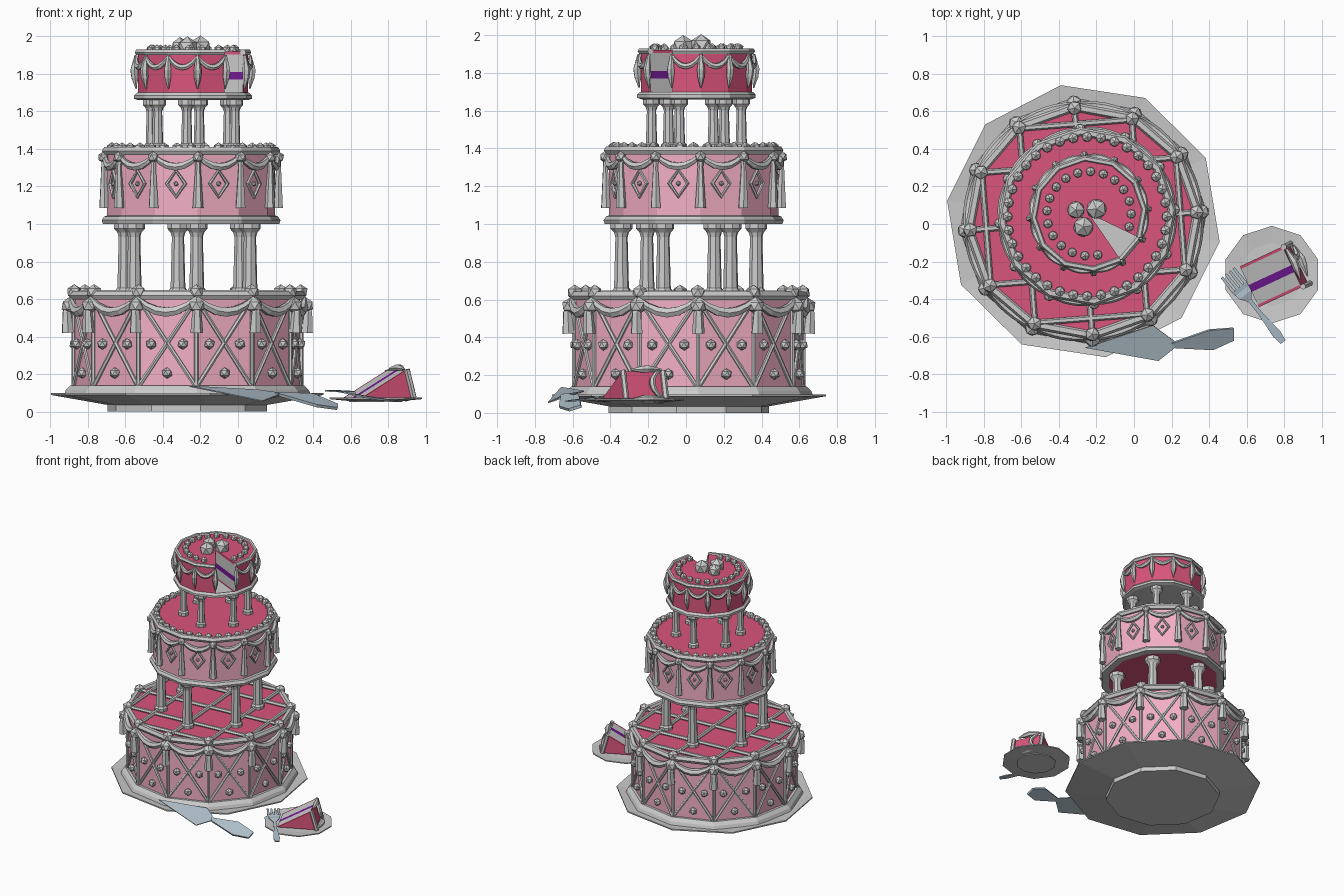
import bpy, bmesh, math
from mathutils import Vector, Matrix

if "Cube" in bpy.data.objects:
    bpy.data.objects.remove(bpy.data.objects["Cube"])

A0, N = 4.5, 12                      # corner angle offset and side count of the tiers
T = Matrix.Translation
C1, C2, C3 = T((-.27, .015, 0)), T((-.25, .04, 0)), T((-.24, .055, 0))

def mat(name, c):
    m = bpy.data.materials.new(name)
    m.diffuse_color = (*c, 1)
    m.use_nodes = True
    m.node_tree.nodes["Principled BSDF"].inputs["Base Color"].default_value = m.diffuse_color
    return m

PINK = mat("pink_icing", (.90, .43, .56))
RASP = mat("raspberry_icing", (.70, .09, .20))
PURP = mat("purple_filling", (.18, .01, .30))
STEEL = mat("steel", (.43, .52, .59))
CREAM = mat("cream", (.8, .8, .8))

def P(deg, r, z):
    a = math.radians(deg)
    return Vector((r * math.cos(a), r * math.sin(a), z))

def corner(i, r, z):
    return P(A0 + 30 * i, r, z)

def on_face(i, u, r, z):
    return corner(i, r, z).lerp(corner(i + 1, r, z), u)

def finish(bm, name, M, mats=()):
    bmesh.ops.remove_doubles(bm, verts=bm.verts, dist=1e-5)
    bmesh.ops.recalc_face_normals(bm, faces=bm.faces)
    me = bpy.data.meshes.new(name)
    bm.to_mesh(me)
    bm.free()
    for m in mats:
        me.materials.append(m)
    ob = bpy.data.objects.new(name, me)
    bpy.context.collection.objects.link(ob)
    ob.matrix_world = M
    return ob

def lathe(name, prof, n, off, M, mats=(), idx=None):
    bm = bmesh.new()
    rings = [[bm.verts.new(P(off + 360 * k / n, max(r, 1e-4), z)) for k in range(n)] for r, z in prof]
    for j in range(len(prof) - 1):
        for k in range(n):
            l = (k + 1) % n
            f = bm.faces.new((rings[j][k], rings[j][l], rings[j + 1][l], rings[j + 1][k]))
            f.material_index = idx[j] if idx else 0
    for r in (rings[0], rings[-1]):
        if len(prof) > 1 and prof[0][0] < 1e-3:
            bmesh.ops.remove_doubles(bm, verts=[v for v in r if v.is_valid], dist=.001)
    return finish(bm, name, M, mats)

def tubes(name, paths, r, M, cyclic=False, res=1):
    # each path point is (position, radius factor)
    cu = bpy.data.curves.new(name, 'CURVE')
    cu.dimensions, cu.bevel_depth, cu.bevel_resolution, cu.use_fill_caps = '3D', r, res, True
    for pts in paths:
        s = cu.splines.new('POLY')
        s.points.add(len(pts) - 1)
        s.use_cyclic_u = cyclic
        for sp, (p, k) in zip(s.points, pts):
            sp.co, sp.radius = (*p, 1), k
    tmp = bpy.data.objects.new(name + "_path", cu)
    bpy.context.collection.objects.link(tmp)
    me = bpy.data.meshes.new_from_object(tmp.evaluated_get(bpy.context.evaluated_depsgraph_get()))
    bpy.data.objects.remove(tmp)
    ob = bpy.data.objects.new(name, me)
    bpy.context.collection.objects.link(ob)
    for p in me.polygons:
        p.use_smooth = False
    ob.matrix_world = M

def balls(name, items, M, sub=1):
    bm = bmesh.new()
    for k, (p, r) in enumerate(items):
        bmesh.ops.create_icosphere(bm, subdivisions=sub, radius=r,
                                   matrix=T(p) @ Matrix.Rotation(k * .7, 4, 'Z'))
    finish(bm, name, M)

def line(*pts):
    return [(p, 1) for p in pts]

def swags(name, faces, R, z, sag, r, M):
    paths = []
    for i in faces:
        path = []
        for k in range(7):
            u = k / 6
            b = 4 * u * (1 - u)
            path.append((on_face(i, u, R + .012 * b, z - sag * b), .6 + .8 * b))
        paths.append(path)
    tubes(name, paths, r, M)

ALL = range(N)

# serving plate with foot
lathe("cake_plate", [(0, 0), (.43, 0), (.43, .035), (.735, .088), (.735, .098), (.62, .085), (0, .085)], 10, -8.6, C1)

# bottom tier
R = .605
lathe("bottom_tier", [(0, .09), (R, .09), (R, .625), (0, .625)], N, A0, C1, (PINK, RASP), (0, 0, 1))
lathe("bottom_tier_base_trim", [(R, .09), (.66, .09), (.65, .115), (.625, .14), (R, .14)], N, A0, C1)
tubes("bottom_tier_top_trim", [line(*[corner(i, .61, .62) for i in ALL])], .026, C1, True)
tubes("side_lattice",
      [line(corner(i, R + .004, .13), corner(i + 1, R + .004, .6)) for i in ALL] +
      [line(corner(i + 1, R + .004, .13), corner(i, R + .004, .6)) for i in ALL] +
      [line(corner(i, R + .004, .13), corner(i, R + .004, .6)) for i in ALL], .012, C1)
balls("side_lattice_dots", [(on_face(i, u, R + .012, z), .03) for i in ALL
                            for u, z in ((.23, .36), (.77, .36), (.5, .205))], C1)
chords = [(a, (6 - a) % 12) for a in (-2, -1, 0, 1, 2)] + [(b, -b) for b in (1, 2, 3, 4, 5)]
tubes("top_lattice", [line(corner(a, .6, .635), corner(b, .6, .635)) for a, b in chords], .016, C1)
swags("bottom_swags", ALL, .625, .605, .075, .02, C1)
tubes("bottom_tassels", [[(corner(i, .635, .57), .5), (corner(i, .645, .53), .8),
                          (corner(i, .64, .42), 1.1)] for i in ALL], .031, C1)
balls("bottom_corner_rosettes", [(corner(i, .605, .637), .042) for i in ALL] +
      [(corner(i, .632, .565), .045) for i in ALL], C1)

# columns between the tiers
for k in range(6):
    lathe(f"lower_column_{k}", [(0, .62), (.052, .62), (.052, .645), (.04, .66), (.033, .93), (.04, .955),
                                (.058, .975), (.058, 1.005), (0, 1.005)], 8, 10, C1 @ T(P(98 + 60 * k, .36, 0)))
    lathe(f"upper_column_{k}", [(0, 1.39), (.04, 1.39), (.04, 1.42), (.03, 1.43), (.025, 1.6), (.032, 1.62),
                                (.046, 1.635), (.046, 1.665), (0, 1.665)], 8, 10, C3 @ T(P(98 + 60 * k, .24, 0)))

# middle tier
R = .45
lathe("middle_tier", [(0, 1.005), (R, 1.005), (R, 1.395), (0, 1.395)], N, A0, C2, (PINK, RASP), (1, 0, 1))
lathe("middle_base_trim", [(R - .03, 1.0), (.472, 1.0), (.478, 1.02), (.465, 1.04), (R, 1.045)], N, A0, C2)
tubes("middle_top_trim", [line(*[corner(i, .453, 1.39) for i in ALL])], .024, C2, True)
balls("middle_pearls", [(P(10 * k, .425, 1.405), .03) for k in range(36)], C2)
swags("middle_swags", ALL, .462, 1.365, .06, .016, C2)
tubes("middle_ribbons", [[(corner(i, .462, 1.37), .7), (corner(i, .468, 1.3), .55),
                          (corner(i, .465, 1.085), 1.1)] for i in ALL], .026, C2)
balls("middle_ribbon_knots", [(corner(i, .468, 1.355), .032) for i in ALL], C2)
tubes("middle_diamonds", [line(on_face(i, .5, R + .005, 1.285), on_face(i, .29, R + .005, 1.215),
                               on_face(i, .5, R + .005, 1.145), on_face(i, .71, R + .005, 1.215))
                          for i in ALL], .011, C2, True)
balls("middle_diamond_dots", [(on_face(i, .5, R + .006, 1.215), .014) for i in ALL], C2)

# top tier: layered sponge, used for the cut cake and for the single slice
LEVELS = [0, .015, .09, .13, .225, .24]
def layered(name, i0, count, r, M):
    bm = bmesh.new()
    rows = [[bm.verts.new((0, 0, z))] + [bm.verts.new(corner(i0 + k, r, z)) for k in range(count + 1)]
            for z in LEVELS]
    for j, m in enumerate((0, 1, 2, 1, 0)):
        lo, hi = rows[j], rows[j + 1]
        for k in range(count + 2):
            l = (k + 1) % (count + 2)
            f = bm.faces.new((lo[k], lo[l], hi[l], hi[k]))
            f.material_index = m if k == 0 or l == 0 else 0
    for row in (rows[0], rows[-1]):
        for k in range(1, count + 1):
            bm.faces.new((row[0], row[k], row[k + 1]))
    finish(bm, name, M, (RASP, CREAM, PURP))

def decorate(prefix, i0, count, M, bottom):
    faces, pts = range(i0, i0 + count), range(i0, i0 + count + 1)
    tubes(prefix + "_top_trim", [line(*[corner(i, .295, .235) for i in pts])], .017, M)
    if bottom:
        tubes(prefix + "_base_trim", [line(*[corner(i, .3, .0) for i in pts])], .016, M)
    swags(prefix + "_swags", faces, .305, .215, .06, .012, M)
    tubes(prefix + "_drops", [[(corner(i, .305, .22), .4), (corner(i, .316, .14), 1),
                               (corner(i, .312, .1), .9), (corner(i, .304, .04), .15)] for i in pts], .021, M)

MT = C3 @ T((0, 0, 1.68))
layered("top_tier", -1, 11, .295, MT)           # the face from -55 to -25 degrees is cut out
decorate("top_tier", -1, 11, MT, False)
lathe("top_tier_board", [(0, 1.66), (.29, 1.66), (.315, 1.668), (.315, 1.685), (.3, 1.7), (.285, 1.684), (0, 1.684)],
      N, A0, C3)
balls("top_pearls", [(P(-18 + 300 * k / 17, .225, .25), .027) for k in range(18)], MT)
balls("top_roses", [(Vector((-.07, .02, .265)), .052), (Vector((.04, .025, .265)), .06),
                    (Vector((-.03, -.07, .26)), .06)], MT)

# slice lying on its side on a small plate
lathe("slice_plate", [(0, .05), (.15, .05), (.15, .056), (.26, .066), (.26, .074), (.17, .066), (0, .066)],
      10, 90, T((.735, -.27, 0)))
a = math.radians(25)
d, w = Vector((math.cos(a), math.sin(a), 0)), Vector((-math.sin(a), math.cos(a), 0))
o = Vector((.615, -.335, .075)) - w * .12
MS = Matrix(((d.x, 0, w.x, o.x), (d.y, 0, w.y, o.y), (0, -1, 0, o.z), (0, 0, 0, 1)))
MS = MS @ Matrix.Rotation(math.radians(25.5), 4, 'Z')
layered("cake_slice", -2, 1, .29, MS)
decorate("cake_slice", -2, 1, MS, True)

# cutlery
def sheet(name, polys, thick, M=Matrix()):
    bm = bmesh.new()
    for poly in polys:
        bm.faces.new([bm.verts.new(p) for p in poly])
    ob = finish(bm, name, M, (STEEL,))
    mod = ob.modifiers.new("thickness", 'SOLIDIFY')
    mod.thickness, mod.offset = thick, 0

sheet("server_blade", [[(-.26, -.66, .135), (.1, -.54, .115), (.21, -.62, .1), (.23, -.65, .093), (.13, -.73, .055)]], .006)
sheet("server_handle", [[(.2, -.635, .098), (.4, -.565, .09), (.53, -.555, .035), (.53, -.62, .015),
                         (.42, -.67, .03), (.22, -.66, .088)]], .016)

u = Vector((.30, -.375, -.05)).normalized()
v = Vector((u.y, -u.x, 0)).normalized()
n = u.cross(v)
MF = Matrix.Translation((.5, -.26, .11)) @ Matrix((u, v, n)).transposed().to_4x4()
fork = [[(0, y - .007, 0), (0, y + .007, 0), (.1, y + .009, -.008), (.1, y - .009, -.008)]
        for y in (-.04, -.0133, .0133, .04)]
outline = [(.1, .049), (.15, .04), (.19, .011), (.28, .011), (.42, .024), (.475, .016)]
for (x0, y0), (x1, y1) in zip(outline, outline[1:]):
    z0, z1 = (-.008 if x0 < .16 else 0), (-.008 if x1 < .16 else 0)
    fork.append([(x0, -y0, z0), (x0, y0, z0), (x1, y1, z1), (x1, -y1, z1)])
sheet("fork", fork, .008, MF)
